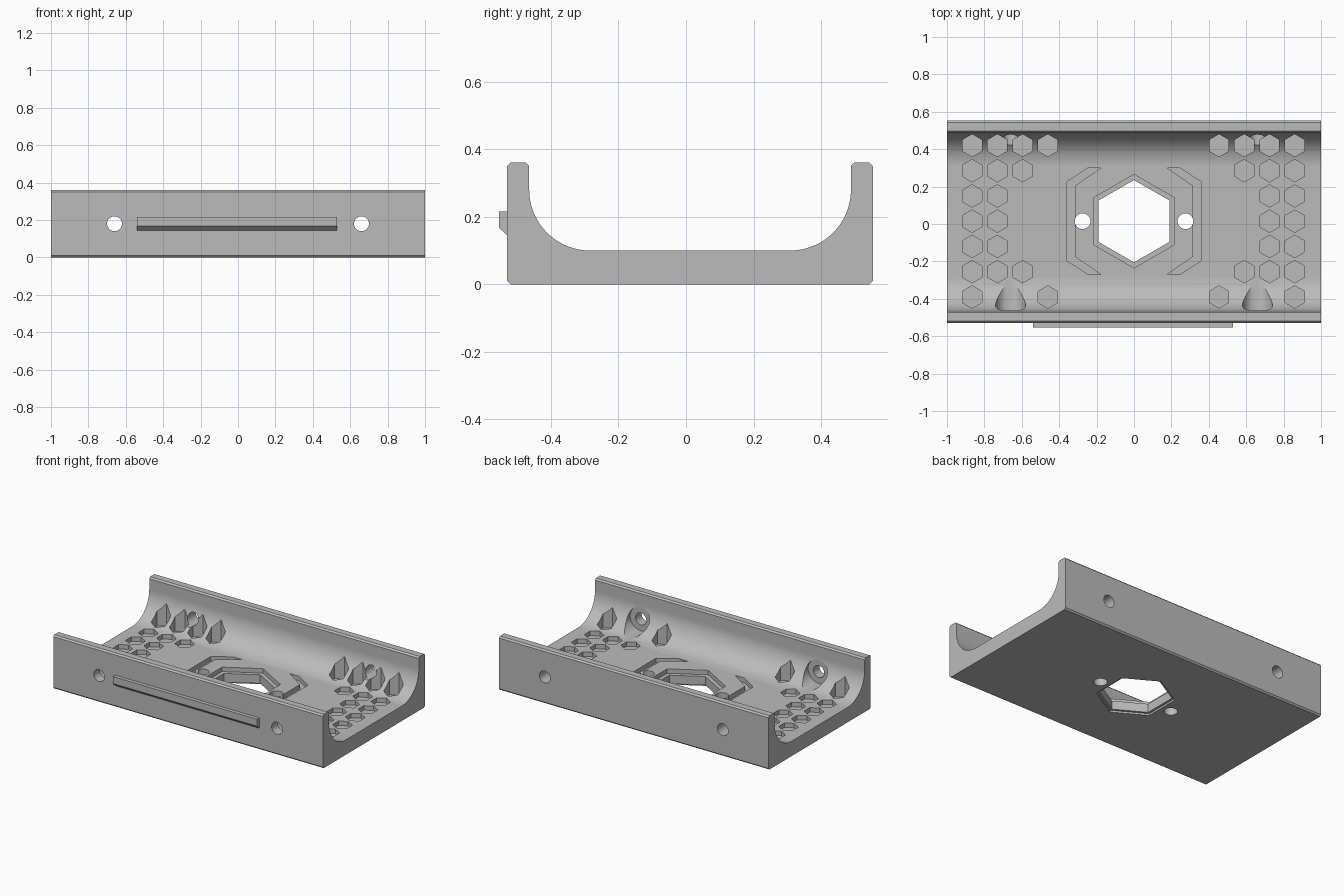
import bpy, bmesh, math
from mathutils import Vector

cube = bpy.data.objects.get("Cube")
if cube:
    bpy.data.objects.remove(cube, do_unlink=True)

grey = bpy.data.materials.new("plain grey")
grey.use_nodes = True
grey.diffuse_color = (0.5, 0.5, 0.5, 1)
grey.node_tree.nodes["Principled BSDF"].inputs["Base Color"].default_value = (0.5, 0.5, 0.5, 1)

MID = 0.012      # middle of the tray between its two walls
FLOOR = 0.10     # floor height
POCKET = 0.07    # bottom of the recesses


def ngon(n, r, cx, cy):
    """Regular outline with its first corner pointing up."""
    return [(cx + r * math.sin(2 * math.pi * i / n), cy + r * math.cos(2 * math.pi * i / n))
            for i in range(n)]


def prism(bm, outline, axis, start, end):
    """Extrude a 2D outline along the x, y or z axis."""
    place = {"x": lambda u, v: (start, u, v),
             "y": lambda u, v: (u, start, v),
             "z": lambda u, v: (u, v, start)}[axis]
    face = bm.faces.new([bm.verts.new(place(u, v)) for u, v in outline])
    grown = bmesh.ops.extrude_face_region(bm, geom=[face])["geom"]
    shift = Vector([(end - start) * (axis == a) for a in "xyz"])
    bmesh.ops.translate(bm, vec=shift, verts=[g for g in grown if isinstance(g, bmesh.types.BMVert)])


def make(name, prisms):
    bm = bmesh.new()
    for p in prisms:
        prism(bm, *p)
    bmesh.ops.recalc_face_normals(bm, faces=bm.faces)
    mesh = bpy.data.meshes.new(name)
    bm.to_mesh(mesh)
    bm.free()
    mesh.materials.append(grey)
    obj = bpy.data.objects.new(name, mesh)
    bpy.context.collection.objects.link(obj)
    return obj


# Tray body: half of the channel section, mirrored about its middle
RADIUS, INNER, OUTER, TOP, BEVEL = 0.18, 0.476, 0.541, 0.36, 0.01
half = [(OUTER - BEVEL, 0), (OUTER, BEVEL), (OUTER, TOP - BEVEL), (OUTER - BEVEL, TOP),
        (INNER + BEVEL, TOP), (INNER, TOP - BEVEL)]
for i in range(25):
    a = math.pi / 2 * i / 24
    half.append((INNER - RADIUS + RADIUS * math.cos(a), FLOOR + RADIUS - RADIUS * math.sin(a)))
section = [(MID + y, z) for y, z in half] + [(MID - y, z) for y, z in reversed(half)]
tray = make("tray", [(section, "x", -1, 1)])

# Honeycomb pockets: columns filled in each row, from back to front
rows = [(0, 1, 2, 3), (0, 1, 2), (0, 1), (0, 1), (0, 1), (0, 1, 2), (0, 3)]
pockets = [(ngon(6, 0.06, side * (0.8625 - 0.135 * col) - 0.003, 0.42 - 0.135 * r), "z", POCKET, 0.5)
           for r, cols in enumerate(rows) for col in cols for side in (-1, 1)]

# Bracket-shaped grooves around the central opening
bracket = [(0.177, 0.285), (0.245, 0.285), (0.36, 0.21), (0.36, -0.21), (0.245, -0.285),
           (0.177, -0.285), (0.315, -0.19), (0.315, 0.19)]
grooves = [([(s * x, y + 0.015) for x, y in bracket], "z", POCKET, 0.2) for s in (-1, 1)]

# Screw holes through the walls and floor, with wide bores inside the front wall
wall_holes = [(ngon(32, 0.04, s * 0.66, 0.18), "y", -0.7, 0.7) for s in (-1, 1)]
wall_bores = [(ngon(48, 0.08, s * 0.66, 0.18), "y", -0.465, -0.2) for s in (-1, 1)]
floor_holes = [(ngon(32, 0.042, s * 0.275, 0.015), "z", -0.1, 0.2) for s in (-1, 1)]

cutters = {
    "honeycomb_cutter": pockets,
    "groove_cutter": grooves,
    "wall_hole_cutter": wall_holes,
    "wall_bore_cutter": wall_bores,
    "floor_hole_cutter": floor_holes,
    "opening_cutter": [(ngon(6, 0.22, 0, 0.015), "z", -0.1, 0.2)],
    "opening_step_cutter": [(ngon(6, 0.25, 0, 0.015), "z", POCKET, 0.2)],
    "opening_lip_cutter": [(ngon(6, 0.238, 0, 0.015), "z", -0.1, 0.012)],
}
helpers = []
for name, prisms in cutters.items():
    cutter = make(name, prisms)
    cutter.hide_render = True
    cutter.hide_set(True)
    mod = tray.modifiers.new(name, "BOOLEAN")
    mod.operation = "DIFFERENCE"
    mod.solver = "EXACT"
    mod.object = cutter
    helpers.append(cutter)

# Bake the cuts and drop the cutters
bpy.context.view_layer.update()
baked = bpy.data.meshes.new_from_object(tray.evaluated_get(bpy.context.evaluated_depsgraph_get()))
tray.modifiers.clear()
tray.data = baked
for cutter in helpers:
    bpy.data.objects.remove(cutter, do_unlink=True)

# Catch rail on the front wall, sloped underneath
rail = [(-0.52, 0.215), (-0.554, 0.215), (-0.554, 0.168), (-0.529, 0.145), (-0.52, 0.145)]
make("front_rail", [(rail, "x", -0.54, 0.53)])

# Smooth the curved inside while keeping edges sharp
bpy.ops.object.select_all(action="DESELECT")
tray.select_set(True)
bpy.context.view_layer.objects.active = tray
bpy.ops.object.shade_smooth_by_angle(angle=math.radians(25))
